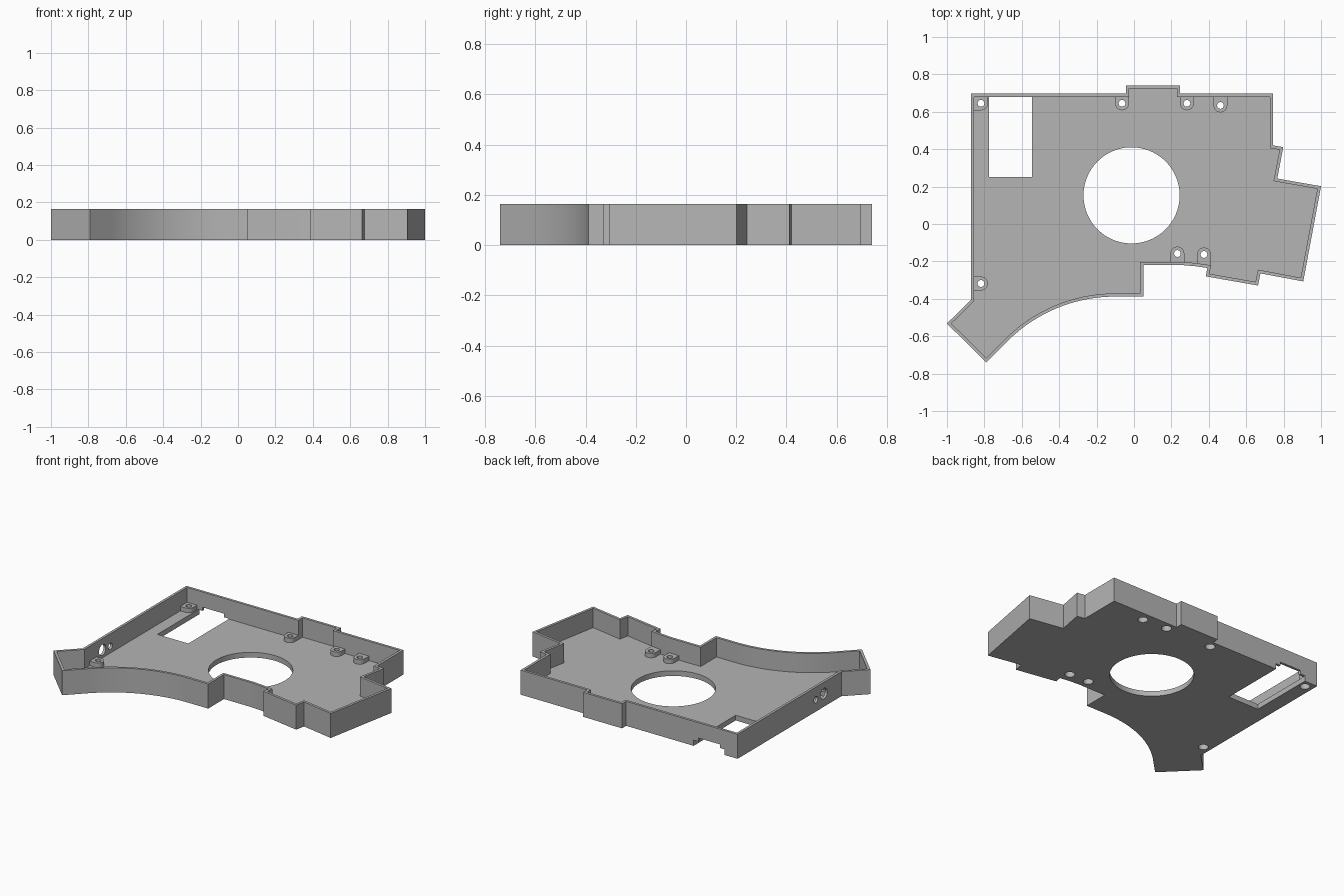
import bpy, bmesh, math
from mathutils import Vector, Matrix

if "Cube" in bpy.data.objects:
    bpy.data.objects.remove(bpy.data.objects["Cube"], do_unlink=True)

HEIGHT, FLOOR, WALL, BOSS_TOP = 0.165, 0.035, 0.017, 0.065

grey = bpy.data.materials.new("plain grey")
grey.use_nodes = True
grey.diffuse_color = (0.46, 0.46, 0.46, 1)
grey.node_tree.nodes["Principled BSDF"].inputs["Base Color"].default_value = grey.diffuse_color


def add_object(name, bm):
    bmesh.ops.recalc_face_normals(bm, faces=bm.faces[:])
    mesh = bpy.data.meshes.new(name)
    bm.to_mesh(mesh)
    bm.free()
    mesh.materials.append(grey)
    obj = bpy.data.objects.new(name, mesh)
    bpy.context.collection.objects.link(obj)
    return obj


def loft(name, rings):
    """Skin a stack of equal closed rings and cap both ends."""
    bm = bmesh.new()
    loops = [[bm.verts.new(p) for p in ring] for ring in rings]
    n = len(loops[0])
    for a, b in zip(loops, loops[1:]):
        for i in range(n):
            j = (i + 1) % n
            bm.faces.new((a[i], a[j], b[j], b[i]))
    bm.faces.new(loops[0][::-1])
    bm.faces.new(loops[-1])
    return add_object(name, bm)


def at(points, z):
    return [(p[0], p[1], z) for p in points]


def circle(x, y, r, n=32):
    return [(x + r * math.cos(2 * math.pi * i / n), y + r * math.sin(2 * math.pi * i / n))
            for i in range(n)]


def box(name, x0, x1, y0, y1, z0, z1):
    ring = [(x0, y0), (x1, y0), (x1, y1), (x0, y1)]
    return loft(name, [at(ring, z0), at(ring, z1)])


def inset(points, d):
    """Offset a counter-clockwise outline inwards with mitred corners."""
    out, n = [], len(points)
    for i in range(n):
        a, b, c = (Vector(points[(i + k) % n]) for k in (-1, 0, 1))
        u, v = (b - a).normalized(), (c - b).normalized()
        m, k = Vector((-u.y, u.x)), Vector((-v.y, v.x))
        out.append(b + (m + k) * d / (1 + m.dot(k)))
    return out


def combine(target, other, operation):
    mod = target.modifiers.new(operation, 'BOOLEAN')
    mod.operation, mod.solver, mod.object = operation, 'EXACT', other
    bpy.context.view_layer.objects.active = target
    bpy.ops.object.modifier_apply(modifier=mod.name)
    bpy.data.objects.remove(other, do_unlink=True)


# Outline, counter-clockwise, with the concave sweep along the front
R = 0.816
sweep = [(-0.1 - R * math.sin(t), -0.388 - R * (1 - math.cos(t)))
         for t in (math.pi / 4 * (1 - i / 24) for i in range(25))]
outline = [(-0.872, 0.697), (-0.872, -0.405), (-1, -0.532), (-0.79, -0.741)] + sweep + [
    (0.05, -0.388), (0.05, -0.22), (0.26, -0.22), (0.33, -0.226), (0.392, -0.235),
    (0.384, -0.28), (0.663, -0.329), (0.676, -0.264), (0.905, -0.307), (1, 0.202),
    (0.766, 0.243), (0.798, 0.411), (0.743, 0.42), (0.743, 0.697),
    (0.246, 0.697), (0.246, 0.741), (-0.043, 0.741), (-0.043, 0.697)]
inner = inset(outline, WALL)

# Tray with floor and rim wall
tray = loft("tray", [at(outline, 0), at(outline, HEIGHT), at(inner, HEIGHT), at(inner, FLOOR)])

# Screw bosses: position, then direction and reach towards the nearest wall
bosses = [(-0.818, 0.645, 90, 0.045), (-0.818, 0.645, 180, 0.045), (-0.064, 0.645, 90, 0.045),
          (0.283, 0.645, 90, 0.045), (0.462, 0.634, 90, 0.056), (-0.818, -0.318, 180, 0.045),
          (0.232, -0.158, 270, 0.052), (0.374, -0.163, 270, 0.058)]
r = 0.037
for x, y, angle, reach in bosses:
    arc = [(r * math.cos(t), r * math.sin(t))
           for t in (math.pi / 2 + math.pi * i / 16 for i in range(17))]
    turn = Matrix.Rotation(math.radians(angle), 2)
    ring = [turn @ Vector(p) + Vector((x, y)) for p in arc + [(reach, -r), (reach, r)]]
    combine(tray, loft("boss", [at(ring, FLOOR / 2), at(ring, BOSS_TOP)]), 'UNION')

# Screw holes with wide recesses underneath
for x, y in sorted({b[:2] for b in bosses}):
    wide, slim = circle(x, y, 0.031), circle(x, y, 0.018)
    combine(tray, loft("screw_cutter", [at(wide, -0.1), at(wide, 0.04), at(slim, 0.04),
                                        at(slim, 0.1)]), 'DIFFERENCE')

# Large round opening in the floor
ring = circle(-0.013, 0.153, 0.257, 96)
combine(tray, loft("round_cutter", [at(ring, -0.1), at(ring, 0.1)]), 'DIFFERENCE')

# Rectangular opening, running out under the back wall with a stepped notch
combine(tray, box("slot_cutter", -0.775, -0.545, 0.25, 0.8, -0.1, FLOOR + 0.003), 'DIFFERENCE')
combine(tray, box("notch_cutter", -0.74, -0.58, 0.66, 0.8, -0.1, 0.062), 'DIFFERENCE')

# Two cable holes through the left-hand wall
for y, z, radius in [(-0.22, 0.088, 0.036), (-0.135, 0.08, 0.021)]:
    ring = circle(y, z, radius)
    combine(tray, loft("cable_cutter", [[(x, p[0], p[1]) for p in ring]
                                        for x in (-0.92, -0.82)]), 'DIFFERENCE')

# Smooth shading on the curved walls only
bpy.ops.object.select_all(action='DESELECT')
tray.select_set(True)
bpy.context.view_layer.objects.active = tray
bpy.ops.object.shade_smooth_by_angle(angle=math.radians(30))
